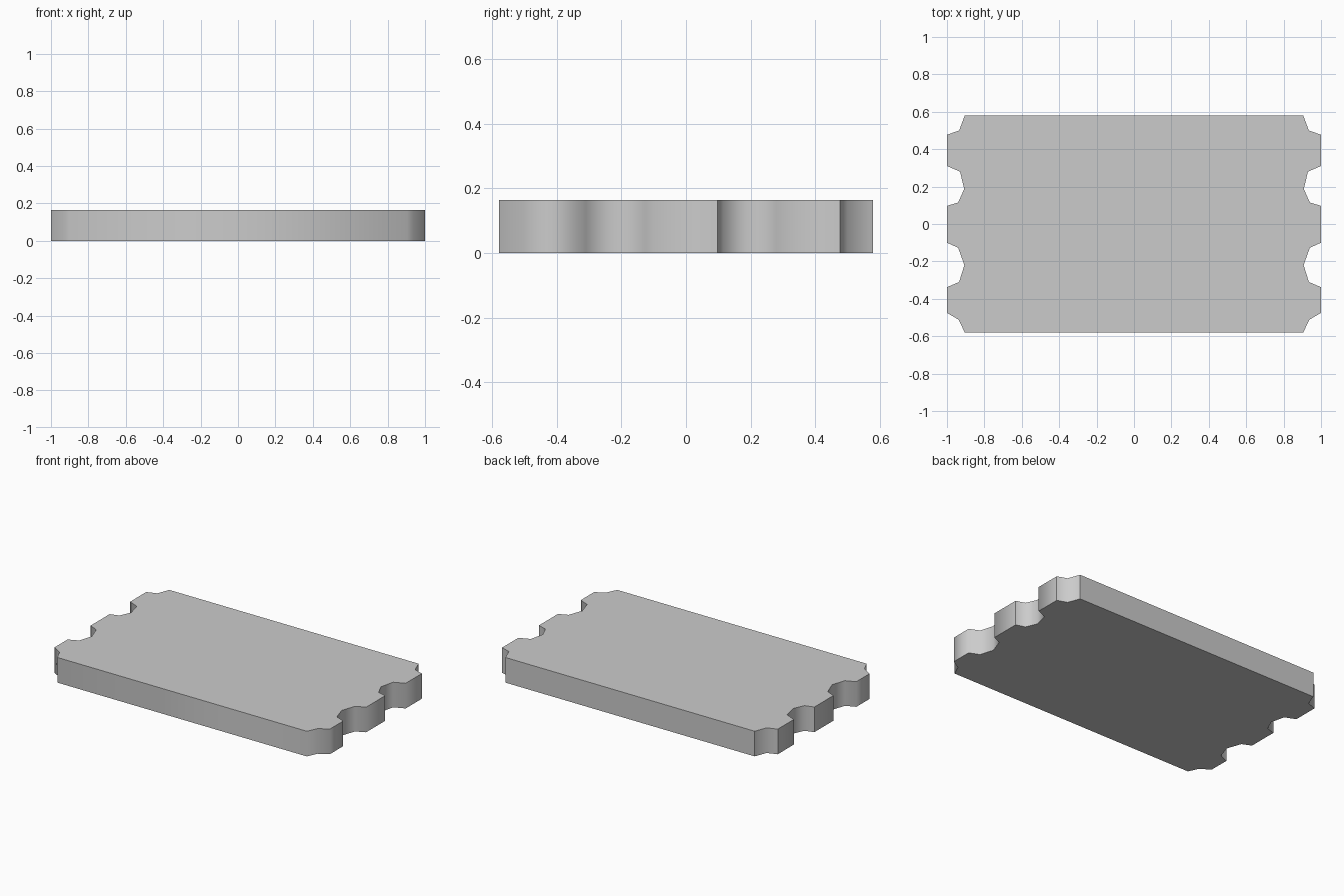
import bpy, bmesh

if "Cube" in bpy.data.objects:
    bpy.data.objects.remove(bpy.data.objects["Cube"])

HEIGHT = 0.165


def add_loop(bm, points, z):
    """Closed outline of vertices and edges at height z."""
    verts = [bm.verts.new((x, y, z)) for x, y in points]
    edges = [bm.edges.new((v, verts[(i + 1) % len(verts)])) for i, v in enumerate(verts)]
    return verts, edges


def fill_up(bm, edges):
    """Flat fill between outlines (inner ones become holes), facing up."""
    bmesh.ops.triangle_fill(bm, use_beauty=True, edges=edges, normal=(0, 0, 1))
    bm.normal_update()
    for f in bm.faces:
        if f.normal.z < 0:
            f.normal_flip()


def finish(bm, name):
    mesh = bpy.data.meshes.new(name)
    bm.to_mesh(mesh)
    bm.free()
    obj = bpy.data.objects.new(name, mesh)
    bpy.context.collection.objects.link(obj)
    return obj


def mirrored(right_side):
    """Outline from its right half, listed top to bottom."""
    return right_side + [(-x, y) for x, y in reversed(right_side)]


def inlay(name, outline, holes=()):
    """Flush panel in the top face."""
    bm = bmesh.new()
    edges = []
    for points in (outline, *holes):
        edges += add_loop(bm, points, HEIGHT)[1]
    fill_up(bm, edges)
    return finish(bm, name)


# Outlines
ticket = mirrored([
    (0.905, 0.58), (0.935, 0.50), (1.0, 0.477), (1.0, 0.31),
    (0.93, 0.28), (0.908, 0.187), (0.94, 0.115), (1.0, 0.097),
    (1.0, -0.10), (0.94, -0.127), (0.907, -0.22), (0.935, -0.31),
    (1.0, -0.338), (1.0, -0.475), (0.937, -0.512), (0.905, -0.58)])
panel = mirrored([
    (0.58, 0.508), (0.605, 0.375), (0.778, 0.323),
    (0.778, -0.313), (0.605, -0.367), (0.58, -0.498)])
arrow = [(-0.33, 0.31), (0.167, 0.004), (-0.33, -0.302)]
bar = [(0.235, 0.31), (0.35, 0.31), (0.35, -0.302), (0.235, -0.302)]

# Ticket body: top rim around the panel, notched walls, underside
bm = bmesh.new()
top, top_edges = add_loop(bm, ticket, HEIGHT)
panel_edges = add_loop(bm, panel, HEIGHT)[1]
fill_up(bm, top_edges + panel_edges)
low, low_edges = add_loop(bm, ticket, 0)
bm.faces.new(low)  # clockwise outline, so this faces down
count = len(ticket)
for i in range(count):
    j = (i + 1) % count
    wall = bm.faces.new((top[i], top[j], low[j], low[i]))
    wall.smooth = True
# Sharp rims and a few sharp upright corners; other notch corners are smooth
for e in top_edges + low_edges:
    e.smooth = False
for i in (0, 2, 7):
    for k in (i, count - 1 - i):
        bm.edges.get((top[k], low[k])).smooth = False
finish(bm, "ticket_body")

# Flush inlays on the top face
inlay("inner_panel", panel, (arrow, bar))
inlay("arrow_inlay", arrow)
inlay("bar_inlay", bar)
